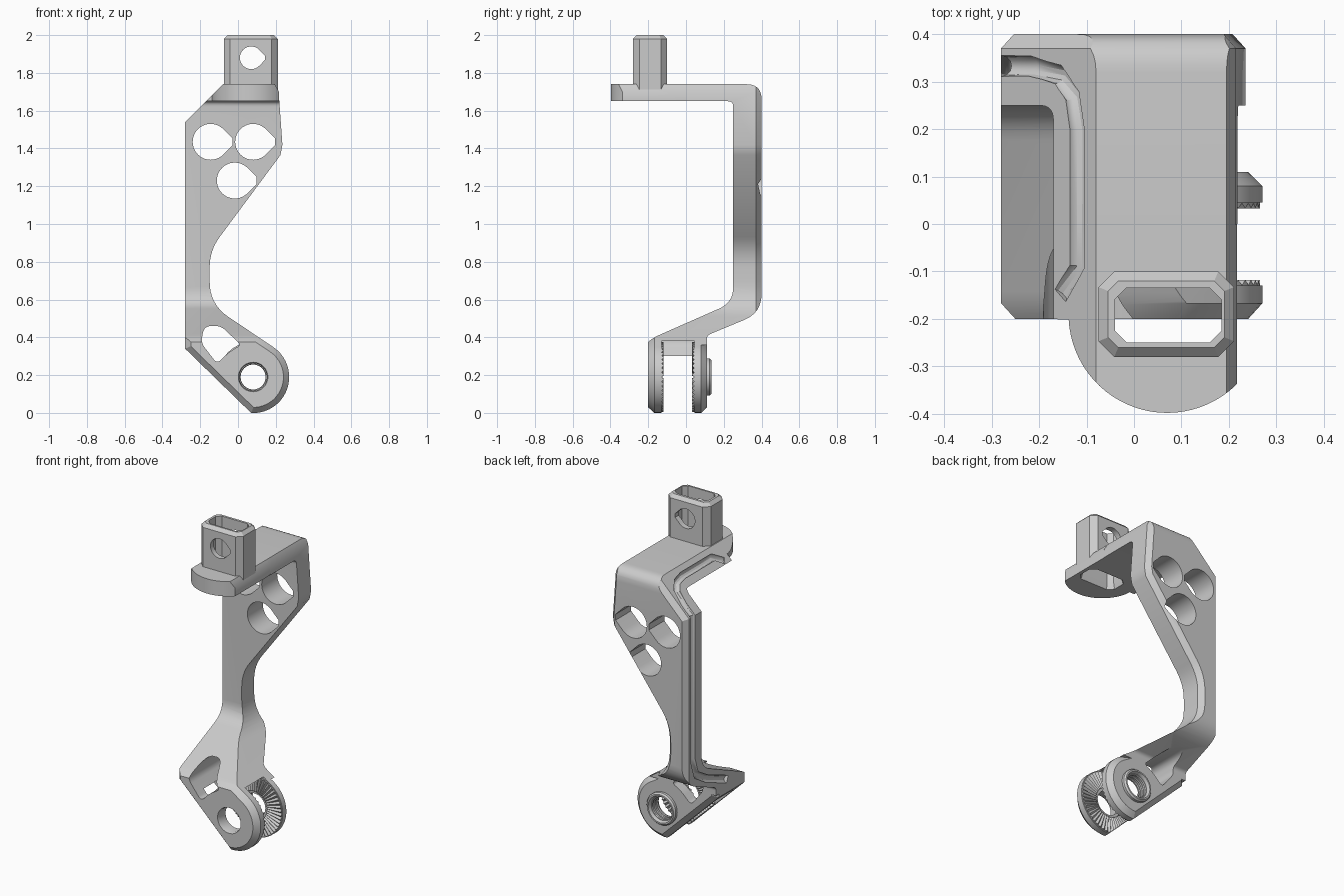
import bpy, bmesh
from math import radians, sin, cos, pi
from mathutils import Vector

cube = bpy.data.objects.get("Cube")
if cube:
    bpy.data.objects.remove(cube)

grey = bpy.data.materials.new("light_grey")
grey.use_nodes = True
grey.diffuse_color = (0.6, 0.6, 0.6, 1)
grey.node_tree.nodes["Principled BSDF"].inputs["Base Color"].default_value = (0.6, 0.6, 0.6, 1)


def add_object(name, bm):
    bmesh.ops.recalc_face_normals(bm, faces=bm.faces)
    mesh = bpy.data.meshes.new(name)
    bm.to_mesh(mesh)
    bm.free()
    ob = bpy.data.objects.new(name, mesh)
    bpy.context.scene.collection.objects.link(ob)
    return ob


def rounded(points, steps=8):
    """Outline from (a, b, trim); trim rounds that corner."""
    out, n = [], len(points)
    for i, (a, b, trim) in enumerate(points):
        p = Vector((a, b))
        if trim == 0:
            out.append(p)
            continue
        start = p + (Vector(points[i - 1][:2]) - p).normalized() * trim
        end = p + (Vector(points[(i + 1) % n][:2]) - p).normalized() * trim
        for k in range(steps + 1):
            t = k / steps
            out.append(start * (1 - t) ** 2 + p * 2 * t * (1 - t) + end * t * t)
    return out


def arc(ca, cb, r, a0, a1, steps):
    return [(ca + r * cos(radians(a0 + (a1 - a0) * k / steps)),
             cb + r * sin(radians(a0 + (a1 - a0) * k / steps))) for k in range(steps + 1)]


def inset(points, d):
    pts = [Vector(p) for p in points]
    n = len(pts)
    area = sum(pts[i - 1].cross(pts[i]) for i in range(n))
    side = 1 if area > 0 else -1
    out = []
    for i, p in enumerate(pts):
        e1 = (p - pts[i - 1]).normalized()
        e2 = (pts[(i + 1) % n] - p).normalized()
        n1, n2 = Vector((-e1.y, e1.x)), Vector((-e2.y, e2.x))
        out.append(p + (n1 + n2) * (side * d / (1 + n1.dot(n2))))
    return out


def loft(name, rings):
    """Closed solid through a list of equal rings of 3D points."""
    bm = bmesh.new()
    rings = [[bm.verts.new(p) for p in ring] for ring in rings]
    bm.faces.new(rings[0])
    bm.faces.new(rings[-1])
    n = len(rings[0])
    for low, high in zip(rings, rings[1:]):
        for i in range(n):
            j = (i + 1) % n
            bm.faces.new((low[i], low[j], high[j], high[i]))
    return add_object(name, bm)


def prism(name, points, axis, levels):
    """Loft an outline along an axis through (position, inset) levels."""
    place = {"x": lambda p, h: (h, p[0], p[1]),
             "y": lambda p, h: (p[0], h, p[1]),
             "z": lambda p, h: (p[0], p[1], h)}[axis]
    return loft(name, [[place(p, h) for p in (inset(points, d) if d else points)]
                       for h, d in levels])


def tube(name, path, radius, sides=12):
    path = [Vector(p) for p in path]
    rings = []
    for i, p in enumerate(path):
        along = (path[min(i + 1, len(path) - 1)] - path[max(i - 1, 0)]).normalized()
        u = along.cross(Vector((1, 0, 0))).normalized()
        v = along.cross(u)
        rings.append([p + (u * cos(2 * pi * k / sides) + v * sin(2 * pi * k / sides)) * radius
                      for k in range(sides)])
    return loft(name, rings)


def combine(ob, others, operation):
    for other in others:
        mod = ob.modifiers.new(operation, "BOOLEAN")
        mod.operation, mod.solver, mod.object = operation, "EXACT", other
    dg = bpy.context.evaluated_depsgraph_get()
    mesh = bpy.data.meshes.new_from_object(ob.evaluated_get(dg))
    ob.modifiers.clear()
    ob.data = mesh


def finish(ob):
    ob.data.materials.clear()
    ob.data.materials.append(grey)
    bpy.ops.object.select_all(action="DESELECT")
    ob.select_set(True)
    bpy.context.view_layer.objects.active = ob
    bpy.ops.object.shade_smooth_by_angle(angle=radians(30))


def chamfered_box(ca, cb, ha, hb, c):
    return [(ca + a, cb + b) for a, b in (
        (ha - c, -hb), (ha, c - hb), (ha, hb - c), (ha - c, hb),
        (c - ha, hb), (-ha, hb - c), (-ha, c - hb), (c - ha, -hb))]


def teardrop(ca, cb, r):
    return arc(ca, cb, r, 45, 315, 30) + [(ca + 1.22 * r, cb - .19 * r), (ca + 1.22 * r, cb + .19 * r)]


PX, PZ = 0.08, 0.19                      # pivot axis
pivot_arc = arc(PX, PZ, 0.191, -93, 56, 20)

# Arm: front outline crossed with the bent side profile
outline = rounded([(a, b, 0) for a, b in pivot_arc] + [
    (-0.15, 0.575, 0.12), (-0.15, 0.86, 0.09), (0.225, 1.365, 0), (0.235, 1.42, 0),
    (0.215, 1.70, 0), (0.18, 1.77, 0), (-0.05, 1.77, 0), (-0.28, 1.54, 0), (-0.28, 0.34, 0)])
arm = prism("arm", outline, "y", [(-0.2, 0.03), (-0.167, 0), (0.37, 0), (0.41, 0.036)])
side = prism("side_cutter", rounded([
    (0, 1.74, 0), (0.4, 1.74, 0.08), (0.4, 0.53, 0.1), (0.11, 0.41, 0.02), (0.11, 0.36, 0),
    (0.045, 0.36, 0), (0.045, -0.05, 0), (-0.22, -0.05, 0), (-0.22, 0.36, 0),
    (-0.17, 0.4, 0.03), (0.25, 0.585, 0.08), (0.25, 1.65, 0.03), (0, 1.65, 0)]),
    "x", [(-0.4, 0), (0.4, 0)])
combine(arm, [side], "INTERSECT")

# Rear fork prong and its threaded boss
prong = prism("rear_prong", pivot_arc + [(0.1, 0.4), (-0.28, 0.4), (-0.28, 0.34)], "y",
              [(0.045, 0), (0.08, 0), (0.11, 0.03)])
boss = prism("threaded_boss", arc(PX, PZ, 0.098, 0, 352.5, 47), "y",
             [(0.1, 0), (0.125, 0), (0.135, 0.008)])

# Top plate with round nose
plate = prism("top_plate", [(-0.17, 1.65), (0.217, 1.65), (0.217, 1.70), (0.195, 1.74), (-0.08, 1.74)],
              "y", [(-0.5, 0), (0, 0)])
plan = prism("plan_cutter", [(-0.25, 0.1), (-0.25, -0.2)] + arc(0.07, -0.19, 0.208, 183, 357, 36)
             + [(0.278, 0.1)], "z", [(1.5, 0), (1.9, 0)])
combine(plate, [plan], "INTERSECT")

# Hollow mounting post
post = prism("mounting_post", chamfered_box(0.068, -0.19, 0.1425, 0.09, 0.033), "z",
             [(1.70, 0), (1.98, 0), (2.0, 0.02)])

# Cutters
lightening = [prism("hole_cutter", teardrop(x, z, 0.095), "y", [(-0.1, 0), (0.6, 0)])
              for x, z in ((-0.145, 1.435), (0.08, 1.435), (-0.017, 1.23))]
pin = prism("pin_cutter", teardrop(0.07, 1.88, 0.06), "y", [(-0.5, 0), (0.1, 0)])
socket = prism("socket_cutter", chamfered_box(0.072, -0.192, 0.1125, 0.0575, 0.025), "z",
               [(1.6, -0.025), (1.69, 0), (2.1, 0)])
bore = prism("bore_cutter", arc(PX, PZ, 0.073, 0, 352.5, 47), "y",
             [(-0.22, -0.012), (-0.185, 0), (0.115, 0), (0.145, -0.012)])
window = prism("window_cutter", rounded([
    (-0.195, 0.37, 0.03), (-0.11, 0.26, 0.03), (-0.05, 0.32, 0.02), (0.015, 0.36, 0.02),
    (-0.09, 0.46, 0.03), (-0.18, 0.46, 0.04)]), "y", [(-0.3, 0), (0.45, 0)])
slot = prism("fork_cutter", [(-0.4, -0.1), (0.4, -0.1), (0.4, 0.38), (-0.05, 0.38),
                             (-0.12, 0.3), (-0.4, 0.3)], "y", [(-0.13, 0), (0.0452, 0)])
# Cable groove along the straight edge
groove = tube("groove_cutter", [
    (-0.28, 0.0, 0.42), (-0.28, 0.2, 0.5), (-0.28, 0.3, 0.56), (-0.28, 0.333, 0.66),
    (-0.28, 0.333, 1.54), (-0.22, 0.333, 1.6), (-0.16, 0.315, 1.66), (-0.13, 0.27, 1.69),
    (-0.12, 0.2, 1.70), (-0.12, -0.09, 1.70), (-0.16, -0.15, 1.67)], 0.022)

combine(arm, lightening + [slot, bore, window, groove], "DIFFERENCE")
combine(prong, [bore, window], "DIFFERENCE")
combine(boss, [bore], "DIFFERENCE")
combine(plate, [socket, groove], "DIFFERENCE")
combine(post, [socket, pin], "DIFFERENCE")
for helper in lightening + [side, plan, pin, socket, bore, window, slot, groove]:
    bpy.data.objects.remove(helper)


# Radial teeth on the facing sides of the fork
def teeth(name, y, direction, count=48):
    bm = bmesh.new()
    columns = []
    for i in range(count * 2):
        a = i * pi / count
        lean = cos(a - radians(226))
        outer = min(0.186, 0.141 / lean) if lean > 0 else 0.186
        tip = y + direction * (0.012 if i % 2 else 0.001)
        columns.append([bm.verts.new((PX + r * cos(a), h, PZ + r * sin(a)))
                        for r, h in ((outer, y - direction * 0.002), (outer, tip),
                                     (0.09, tip), (0.09, y - direction * 0.002))])
    for i, col in enumerate(columns):
        prev = columns[i - 1]
        for k in range(4):
            m = (k + 1) % 4
            bm.faces.new((prev[k], prev[m], col[m], col[k]))
    return add_object(name, bm)


parts = [arm, prong, boss, plate, post,
         teeth("front_teeth", -0.13, 1), teeth("rear_teeth", 0.045, -1)]

# Thread ridges inside the boss
for k in range(3):
    bpy.ops.mesh.primitive_torus_add(location=(PX, 0.06 + 0.025 * k, PZ), rotation=(pi / 2, 0, 0),
                                     major_radius=0.073, minor_radius=0.007,
                                     major_segments=40, minor_segments=6)
    ridge = bpy.context.object
    ridge.name = "thread_ridge"
    parts.append(ridge)

for part in parts:
    finish(part)
